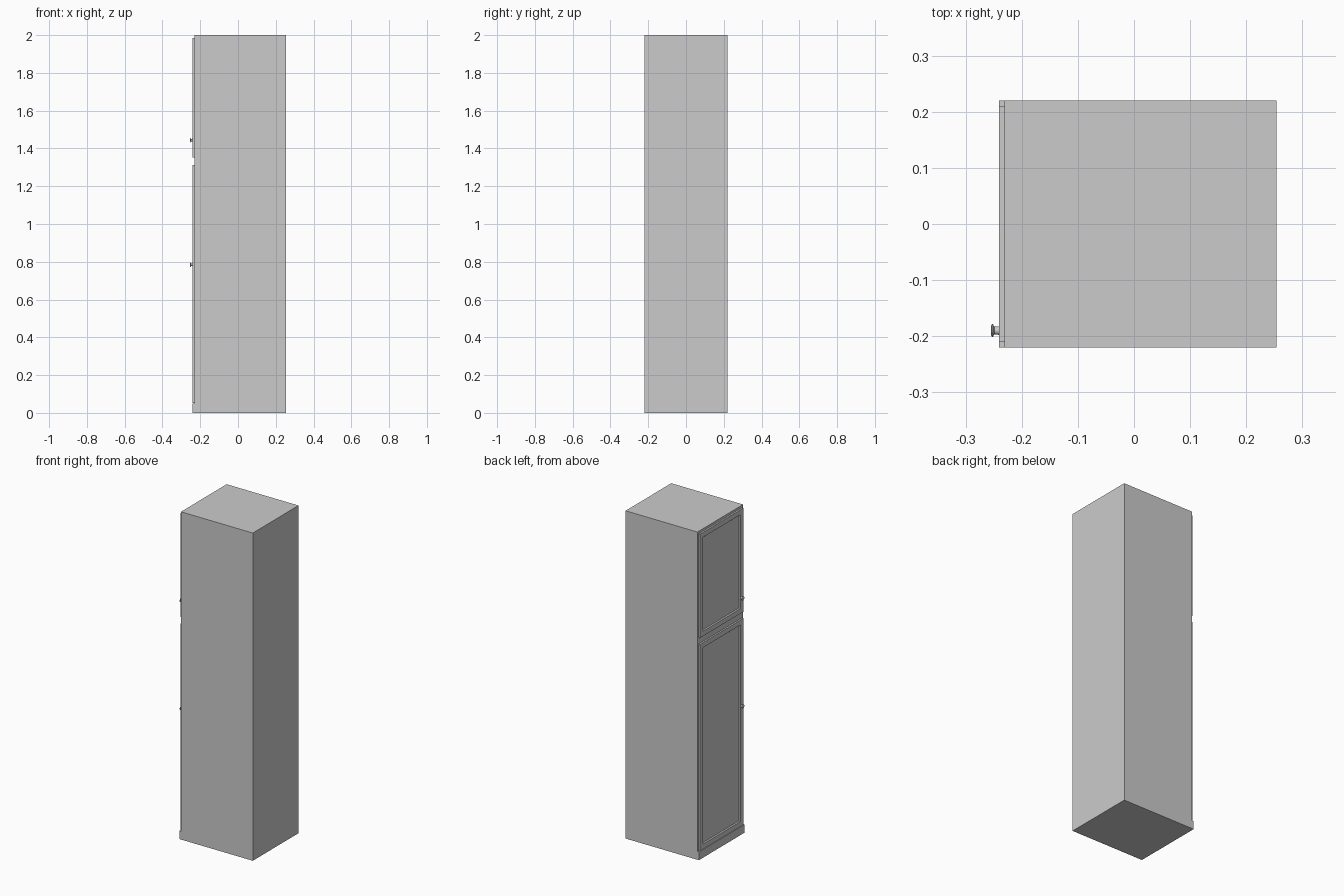
import bpy, bmesh, math
from mathutils import Matrix

if "Cube" in bpy.data.objects:
    bpy.data.objects.remove(bpy.data.objects["Cube"])


def add_object(name, bm):
    bmesh.ops.recalc_face_normals(bm, faces=bm.faces[:])
    mesh = bpy.data.meshes.new(name)
    bm.to_mesh(mesh)
    bm.free()
    ob = bpy.data.objects.new(name, mesh)
    bpy.context.collection.objects.link(ob)
    return ob


def box_bm(x0, x1, y0, y1, z0, z1):
    bm = bmesh.new()
    bmesh.ops.create_cube(bm, size=1)
    bmesh.ops.scale(bm, vec=(x1 - x0, y1 - y0, z1 - z0), verts=bm.verts)
    bmesh.ops.translate(bm, vec=((x0 + x1) / 2, (y0 + y1) / 2, (z0 + z1) / 2), verts=bm.verts)
    return bm


FRONT = -0.241   # door plane, the doors face -x
CARCASS = -0.231


def door(name, z0, z1):
    # slab with a framed, bevelled recessed panel
    bm = box_bm(FRONT, CARCASS, -0.21, 0.21, z0, z1)
    bm.normal_update()
    face = min(bm.faces, key=lambda f: f.calc_center_median().x)
    bmesh.ops.inset_region(bm, faces=[face], thickness=0.042)
    bmesh.ops.inset_region(bm, faces=[face], thickness=0.007)
    for v in face.verts:
        v.co.x += 0.006
    return add_object(name, bm)


def knob(name, z):
    # turned profile (radius, distance out from the door)
    profile = [(0, -0.001), (0.0075, -0.001), (0.007, 0.008), (0.009, 0.0095),
               (0.0115, 0.010), (0.0115, 0.012), (0.009, 0.0135), (0, 0.014)]
    bm = bmesh.new()
    verts = [bm.verts.new((r, 0, h)) for r, h in profile]
    edges = [bm.edges.new(p) for p in zip(verts, verts[1:])]
    bmesh.ops.spin(bm, geom=verts + edges, cent=(0, 0, 0), axis=(0, 0, 1),
                   angle=math.tau, steps=24)
    bmesh.ops.remove_doubles(bm, verts=bm.verts[:], dist=1e-5)
    bm.transform(Matrix.Translation((FRONT, -0.19, z)) @ Matrix.Rotation(-math.pi / 2, 4, 'Y'))
    ob = add_object(name, bm)
    bpy.context.view_layer.objects.active = ob
    ob.select_set(True)
    bpy.ops.object.shade_smooth_by_angle(angle=math.radians(35))
    ob.select_set(False)
    return ob


# Carcass and plinth
add_object("cabinet_body", box_bm(CARCASS, 0.254, -0.22, 0.22, 0, 2))
add_object("plinth", box_bm(FRONT, CARCASS, -0.22, 0.22, 0, 0.05))

# Doors with knobs
for label, z0, z1, knob_z in (("lower", 0.053, 1.312, 0.784), ("upper", 1.352, 1.985, 1.444)):
    door(label + "_door", z0, z1)
    knob(label + "_knob", knob_z)
